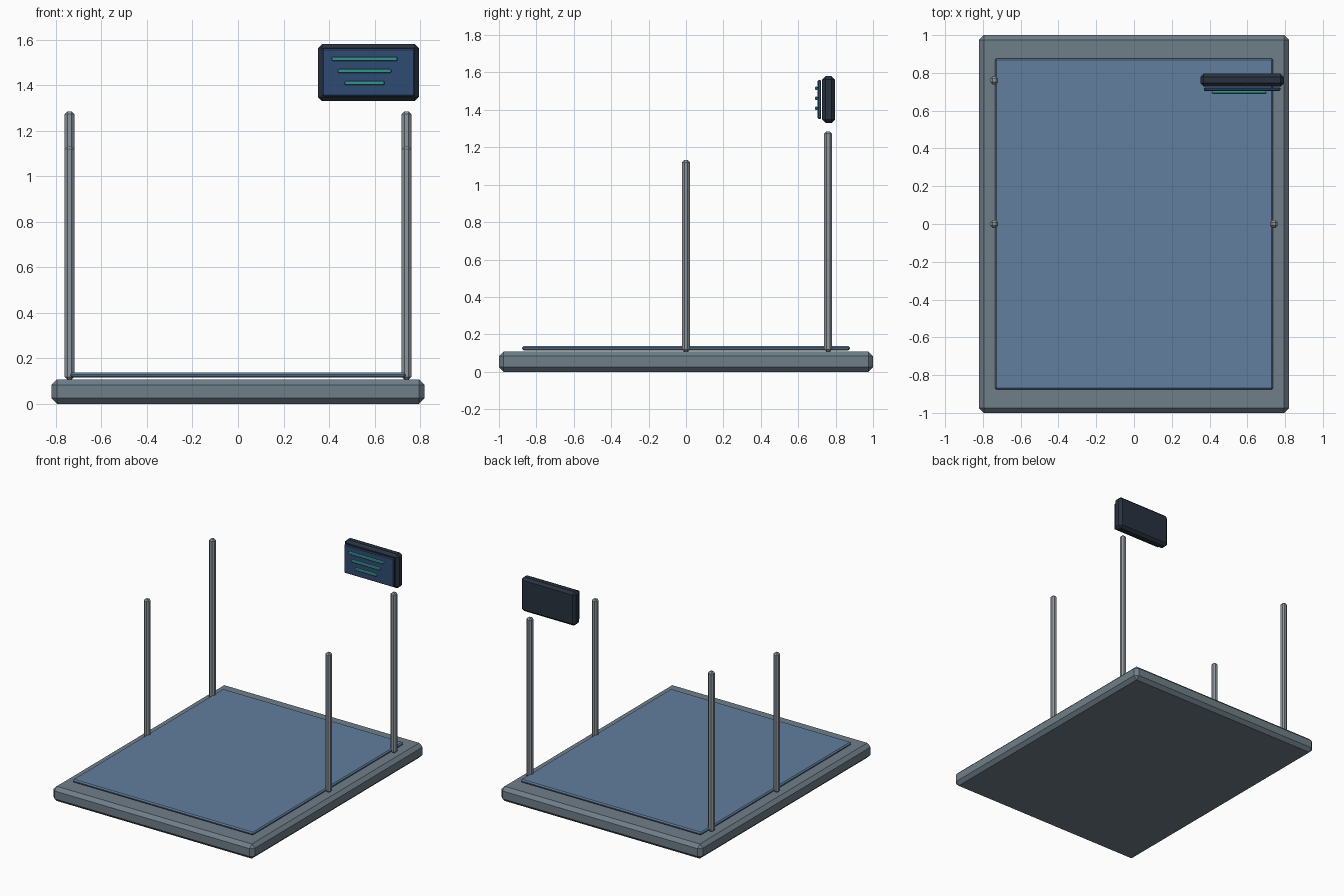
import bpy

if "Cube" in bpy.data.objects:
    bpy.data.objects.remove(bpy.data.objects["Cube"])


def material(name, rgb):
    m = bpy.data.materials.new(name)
    m.diffuse_color = (*rgb, 1)
    m.use_nodes = True
    m.node_tree.nodes["Principled BSDF"].inputs["Base Color"].default_value = m.diffuse_color
    return m


FRAME = material("frame_grey", (0.16, 0.21, 0.25))
POST = material("post_grey", (0.27, 0.31, 0.34))
PAD = material("pad_blue", (0.12, 0.21, 0.34))
DARK = material("casing_dark", (0.022, 0.032, 0.05))
SCREEN = material("screen_blue", (0.03, 0.07, 0.17))
TEAL = material("bar_teal", (0.06, 0.50, 0.48))


def box(name, lo, hi, bevel, mat):
    """Chamfered box spanning two opposite corners."""
    center = [(a + b) / 2 for a, b in zip(lo, hi)]
    bpy.ops.mesh.primitive_cube_add(size=1, location=center)
    ob = bpy.context.object
    ob.name = name
    ob.scale = [b - a for a, b in zip(lo, hi)]
    bpy.ops.object.transform_apply(location=False, rotation=False, scale=True)
    mod = ob.modifiers.new("chamfer", 'BEVEL')
    mod.width = bevel
    mod.segments = 1
    ob.data.materials.append(mat)
    return ob


# Platform and the thin pad hovering just over it
box("base", (-0.82, -1, 0), (0.82, 1, 0.108), 0.025, FRAME)
box("pad", (-0.737, -0.877, 0.115), (0.737, 0.877, 0.137), 0.008, PAD)

# Two pairs of posts: middle pair shorter than the rear pair
for label, y, top in (("middle", 0, 1.132), ("rear", 0.76, 1.285)):
    for side, x in (("left", -0.74), ("right", 0.74)):
        box(f"{label}_{side}_post", (x - 0.021, y - 0.021, 0.106),
            (x + 0.021, y + 0.021, top), 0.012, POST)

# Display panel above the rear right post
box("display_casing", (0.351, 0.728, 1.33), (0.794, 0.796, 1.58), 0.018, DARK)
box("display_screen", (0.37, 0.704, 1.351), (0.775, 0.723, 1.56), 0.005, SCREEN)

# Indicator bars on the screen
for i, (z, w) in enumerate(((1.515, 0.29), (1.462, 0.235), (1.409, 0.175))):
    box(f"display_bar_{i + 1}", (0.556 - w / 2, 0.689, z - 0.009),
        (0.556 + w / 2, 0.703, z + 0.009), 0.004, TEAL)
